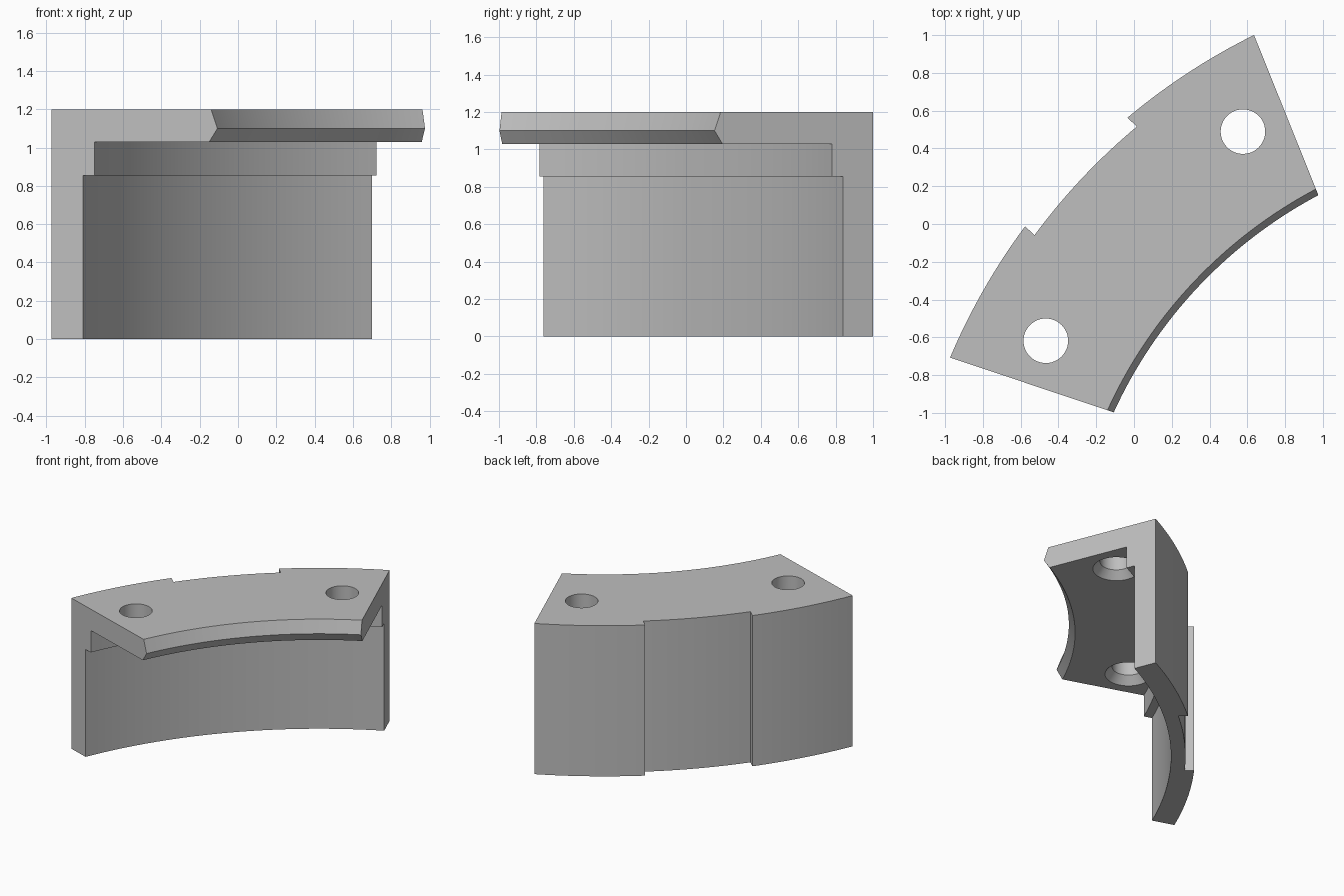
import bpy, bmesh, math
from mathutils import Vector, Matrix

cube = bpy.data.objects.get("Cube")
if cube:
    bpy.data.objects.remove(cube, do_unlink=True)

CENTRE = Vector((2.13, -2.02, 0))      # centre of all the arcs
TURN = Matrix.Rotation(math.radians(46.7), 4, 'Z')
FLARE = math.radians(24.8)             # lean of the flat ends
APEX = 0.62                            # where the end planes meet
TOP, UNDER, LEDGE = 1.2, 1.03, 0.855

grey = bpy.data.materials.new("light grey")
grey.use_nodes = True
colour = (0.52, 0.52, 0.52, 1)
grey.diffuse_color = colour
grey.node_tree.nodes["Principled BSDF"].inputs["Base Color"].default_value = colour


def place(r, angle, z):
    return CENTRE + TURN @ Vector((r * math.sin(angle), r * math.cos(angle), z))


def sweep(name, profile, half_angle, steps=32):
    """Sweep an (r, z) profile around the arc; half_angle(r) shapes the ends."""
    bm = bmesh.new()
    rings = []
    for i in range(steps + 1):
        t = 2 * i / steps - 1
        rings.append([bm.verts.new(place(r, t * half_angle(r), z)) for r, z in profile])
    n = len(profile)
    for a, b in zip(rings, rings[1:]):
        for j in range(n):
            k = (j + 1) % n
            bm.faces.new((a[j], a[k], b[k], b[j]))
    bm.faces.new(rings[0])
    bm.faces.new(rings[-1])
    return finish(name, bm)


def lathe(name, profile, origin, sides=48):
    """Closed solid of revolution about a vertical axis, from (radius, z) points."""
    bm = bmesh.new()
    rings = []
    for r, z in profile:
        rings.append([bm.verts.new(origin + Vector((r * math.cos(a), r * math.sin(a), z)))
                      for a in (math.tau * i / sides for i in range(sides))])
    for a, b in zip(rings, rings[1:]):
        for i in range(sides):
            k = (i + 1) % sides
            bm.faces.new((a[i], a[k], b[k], b[i]))
    bm.faces.new(rings[0])
    bm.faces.new(rings[-1])
    return finish(name, bm)


def finish(name, bm):
    bmesh.ops.recalc_face_normals(bm, faces=bm.faces)
    mesh = bpy.data.meshes.new(name)
    bm.to_mesh(mesh)
    bm.free()
    mesh.materials.append(grey)
    obj = bpy.data.objects.new(name, mesh)
    bpy.context.collection.objects.link(obj)
    return obj


# Curved bracket: upright wall, stepped ledge and flange with a bevelled lip
section = [(3.37, 0), (3.37, TOP), (2.495, TOP), (2.46, 1.1), (2.505, UNDER),
           (3.134, UNDER), (3.134, LEDGE), (3.197, LEDGE), (3.197, 0)]
bracket = sweep("curved_bracket", section,
                lambda r: FLARE - math.asin(APEX * math.sin(FLARE) / r))

# Shallow recess down the middle of the outer wall
recess = [(3.302, -0.1), (3.302, 1.3), (3.6, 1.3), (3.6, -0.1)]
cutters = [sweep("recess_cutter", recess, lambda r: math.asin(0.395 / r), 16)]

# Screw holes, countersunk from below
for side, label in ((-1, "right"), (1, "left")):
    hole = [(0.17, UNDER - 0.05), (0.17, UNDER), (0.118, 1.09), (0.118, 1.3)]
    cutters.append(lathe(label + "_hole_cutter", hole,
                         place(2.951, side * math.radians(14.94), 0)))

for cutter in cutters:
    cutter.hide_render = True
    cutter.hide_viewport = True
    cut = bracket.modifiers.new(cutter.name, 'BOOLEAN')
    cut.operation = 'DIFFERENCE'
    cut.solver = 'EXACT'
    cut.object = cutter

# Apply the cuts, drop the cutters, then shade
bpy.context.view_layer.update()
final = bpy.data.meshes.new_from_object(
    bracket.evaluated_get(bpy.context.evaluated_depsgraph_get()))
bracket.modifiers.clear()
bracket.data = final
for cutter in cutters:
    bpy.data.objects.remove(cutter, do_unlink=True)
bpy.ops.object.select_all(action='DESELECT')
bracket.select_set(True)
bpy.context.view_layer.objects.active = bracket
bpy.ops.object.shade_smooth_by_angle(angle=math.radians(20))
